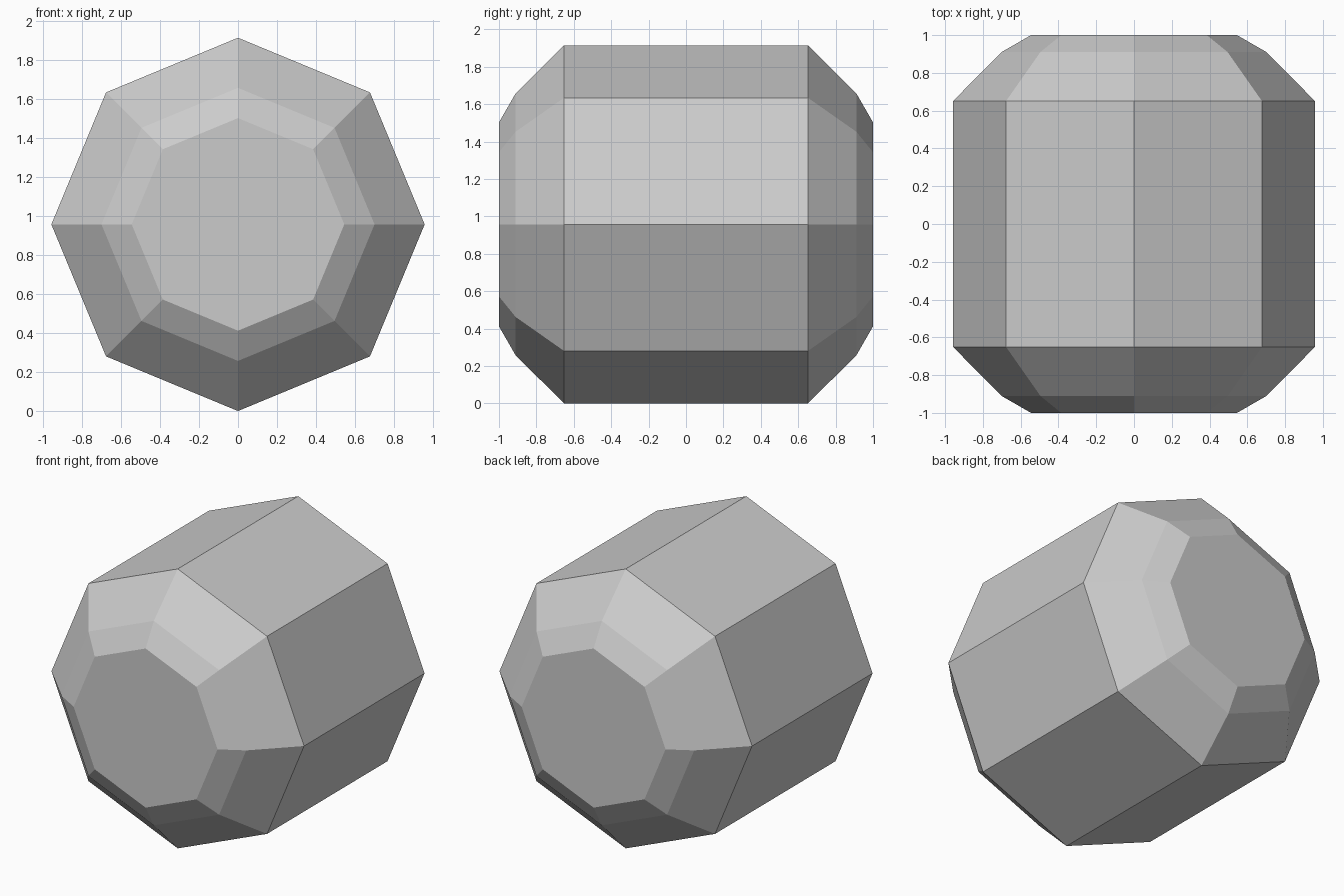
import bpy, bmesh, math

if "Cube" in bpy.data.objects:
    bpy.data.objects.remove(bpy.data.objects["Cube"])

SIDES = 8
CENTRE_Z = 0.957
# (y, radius) half profile, mirrored to the other end
half = [(0.652, 0.957), (0.911, 0.70), (1.0, 0.545)]
profile = [(-y, r) for y, r in reversed(half)] + half

# Octagonal barrel lying along y, with two-step chamfered ends
bm = bmesh.new()
rings = []
for y, r in profile:
    angles = [math.tau * i / SIDES for i in range(SIDES)]
    rings.append([bm.verts.new((r * math.cos(a), y, CENTRE_Z + r * math.sin(a))) for a in angles])

for a, b in zip(rings, rings[1:]):
    for i in range(SIDES):
        j = (i + 1) % SIDES
        bm.faces.new((a[i], a[j], b[j], b[i]))

# Flat end caps
bm.faces.new(rings[0])
bm.faces.new(rings[-1])
bmesh.ops.recalc_face_normals(bm, faces=bm.faces)

mesh = bpy.data.meshes.new("octagonal_barrel")
bm.to_mesh(mesh)
bm.free()
bpy.context.collection.objects.link(bpy.data.objects.new("octagonal_barrel", mesh))
